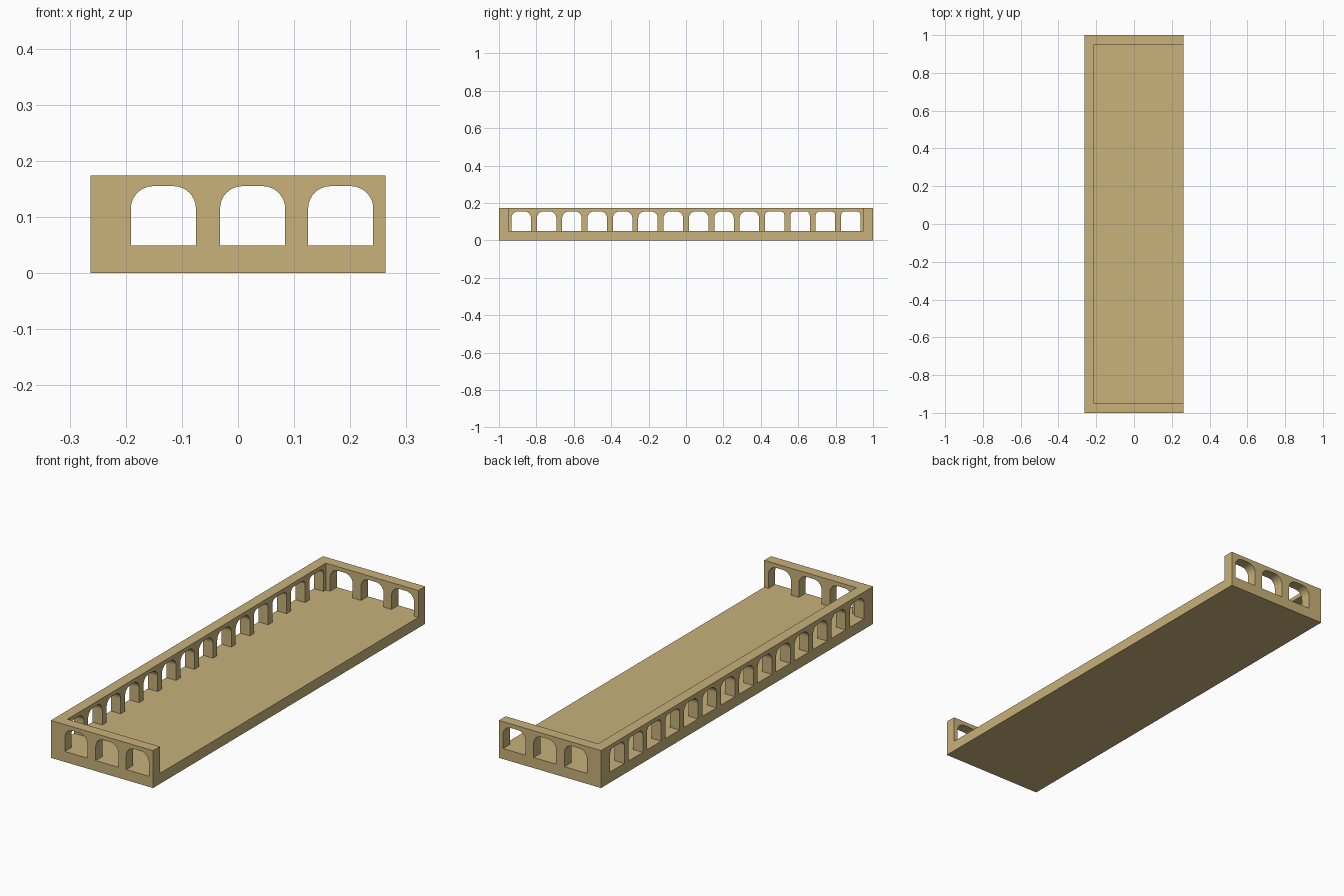
import bpy, bmesh, math

if "Cube" in bpy.data.objects:
    bpy.data.objects.remove(bpy.data.objects["Cube"])

X, Y, TOP, FLOOR = 0.263, 1.0, 0.174, 0.049
WALL, ARCH_TOP = 0.05, 0.155

stone = bpy.data.materials.new("sandstone")
stone.diffuse_color = (0.578, 0.445, 0.195, 1)
stone.use_nodes = True
stone.node_tree.nodes["Principled BSDF"].inputs["Base Color"].default_value = stone.diffuse_color


def make_object(name, bm):
    bmesh.ops.recalc_face_normals(bm, faces=bm.faces)
    me = bpy.data.meshes.new(name)
    bm.to_mesh(me)
    bm.free()
    me.materials.append(stone)
    ob = bpy.data.objects.new(name, me)
    bpy.context.collection.objects.link(ob)
    return ob


def add_prism(bm, pts, offset):
    face = bm.faces.new([bm.verts.new(p) for p in pts])
    ext = bmesh.ops.extrude_face_region(bm, geom=[face])
    # keep the starting cap so that the prism is closed
    verts = [g for g in ext["geom"] if isinstance(g, bmesh.types.BMVert)]
    bmesh.ops.translate(bm, verts=verts, vec=offset)


def box(name, x0, x1, y0, y1, z0, z1):
    bm = bmesh.new()
    add_prism(bm, [(x0, y0, z0), (x1, y0, z0), (x1, y1, z0), (x0, y1, z0)],
              (0, 0, z1 - z0))
    return make_object(name, bm)


def arch(centre, width, r, steps=8):
    """Outline of an opening with a flat sill and rounded upper corners."""
    a, b = centre - width / 2, centre + width / 2
    pts = [(a, FLOOR), (b, FLOOR)]
    for cx, start in ((b - r, 0), (a + r, 90)):
        for i in range(steps + 1):
            t = math.radians(start + 90 * i / steps)
            pts.append((cx + r * math.cos(t), ARCH_TOP - r + r * math.sin(t)))
    return pts


# solid tray block
tray = box("arcade_tray", -X, X, -Y, Y, 0, TOP)

# recess, open towards +x
recess = box("recess_cutter", -X + WALL, X + 0.1, -Y + WALL, Y - WALL, FLOOR, TOP + 0.1)

# three openings through both end walls
bm = bmesh.new()
for c in (-0.133, 0.026, 0.183):
    add_prism(bm, [(u, -Y - 0.1, z) for u, z in arch(c, 0.116, 0.04)], (0, 2 * Y + 0.2, 0))
end_arches = make_object("end_arch_cutter", bm)

# fourteen openings through the long wall, the last four squarer
bm = bmesh.new()
for i in range(14):
    r = 0.036 if i < 10 else 0.022
    pts = arch(-0.881 + i * 1.762 / 13, 0.104, r)
    add_prism(bm, [(-X - 0.1, u, z) for u, z in pts], (0.1 + WALL + 0.03, 0, 0))
side_arches = make_object("side_arch_cutter", bm)

for cutter in (recess, end_arches, side_arches):
    mod = tray.modifiers.new(cutter.name, 'BOOLEAN')
    mod.operation, mod.solver, mod.object = 'DIFFERENCE', 'EXACT', cutter
    cutter.hide_render = True
    cutter.hide_set(True)
